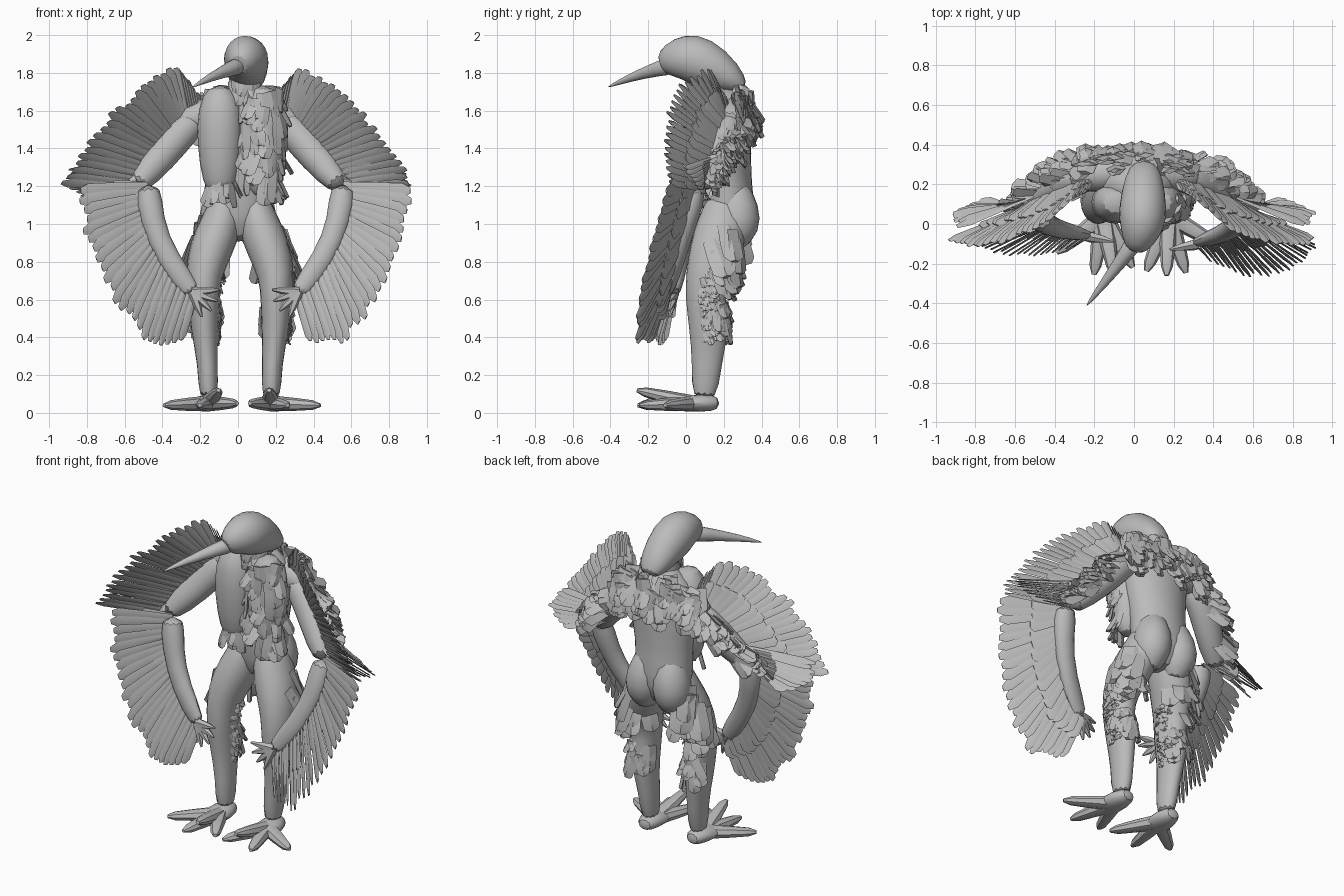
import bpy, bmesh, math, random
from mathutils import Vector as V

random.seed(4)
if "Cube" in bpy.data.objects:
    bpy.data.objects.remove(bpy.data.objects["Cube"])

grey = bpy.data.materials.new("plain grey")
grey.use_nodes = True
grey.diffuse_color = (0.5, 0.5, 0.5, 1)
grey.node_tree.nodes["Principled BSDF"].inputs["Base Color"].default_value = grey.diffuse_color
X, Y, Z = V((1, 0, 0)), V((0, 1, 0)), V((0, 0, 1))


def finish(name, bm, angle=25, subsurf=0):
    bmesh.ops.recalc_face_normals(bm, faces=bm.faces)
    me = bpy.data.meshes.new(name)
    bm.to_mesh(me)
    bm.free()
    me.materials.append(grey)
    me.shade_smooth()
    me.set_sharp_from_angle(angle=math.radians(angle))
    ob = bpy.data.objects.new(name, me)
    bpy.context.collection.objects.link(ob)
    if subsurf:
        mod = ob.modifiers.new("smooth", "SUBSURF")
        mod.levels = mod.render_levels = subsurf


def loft(bm, rings):
    rows = [[bm.verts.new(p) for p in r] for r in rings]
    n = len(rows[0])
    for a, b in zip(rows, rows[1:]):
        for i in range(n):
            bm.faces.new((a[i], a[(i + 1) % n], b[(i + 1) % n], b[i]))
    bm.faces.new(rows[0])
    bm.faces.new(rows[-1])


def add_tube(bm, stations, ref=Y, sides=10):
    """Stations are (x, y, z, half width, half depth)."""
    pts = [V(s[:3]) for s in stations]
    rings = []
    for i, s in enumerate(stations):
        t = (pts[min(i + 1, len(pts) - 1)] - pts[max(i - 1, 0)]).normalized()
        u = ref.cross(t).normalized()
        v = t.cross(u)
        ring = [k * math.tau / sides for k in range(sides)]
        rings.append([pts[i] + u * s[3] * math.cos(g) + v * s[4] * math.sin(g) for g in ring])
    loft(bm, rings)


def tube(name, stations, ref=Y, sides=10):
    bm = bmesh.new()
    add_tube(bm, stations, ref, sides)
    finish(name, bm, 50, 1)


def sample(pts, s):
    f = max(0, min(1, s)) * (len(pts) - 1)
    i = min(int(f), len(pts) - 2)
    return V(pts[i]) * (1 - f + i) + V(pts[i + 1]) * (f - i)


def point(pts, s):
    return V(sample(pts, s)[:3])


def blade(bm, a, b, side_a, side_b, n, thick):
    """One feather with a ridge and a rounded tip."""
    rings = []
    for t, w in ((0, .9), (.5, 1), (.88, .95), (1, .4)):
        c, s = a.lerp(b, t), side_a.lerp(side_b, t) * w
        rings.append([c + s, c + n * thick, c - s, c - n * thick])
    loft(bm, rings)


def fan(name, base, tips, count, reach=1.0, lift=0.0):
    """Overlapping long feathers from a base line to a line of tips."""
    bm = bmesh.new()
    d = .5 / count
    for i in range(count):
        s = (i + .5) / count
        a = point(base, s)
        b = a.lerp(point(tips, s), reach * random.uniform(.94, 1.04))
        ta = point(base, s + d) - point(base, s - d)
        tb = point(tips, s + d) - point(tips, s - d)
        n = (b - a).cross(ta + tb).normalized()
        n *= 1 if n.y > 0 else -1
        off = n * (lift + random.uniform(-.004, .004))
        blade(bm, a + off, b + off, ta * .65 + n * .004, tb * .72 + n * .01, n, .005)
    finish(name, bm)


def tufts(name, stations, span, angles, count, size, flow=-Z):
    """Small feathers scattered over part of a tube, pointing along flow."""
    bm = bmesh.new()
    axis = V(stations[-1][:3]) - V(stations[0][:3])
    u, v = (X, Y) if abs(axis.z) > abs(axis.x) else (Y, Z)
    for _ in range(count):
        g = math.radians(random.uniform(*angles))
        c = sample(stations, random.uniform(*span))
        out = u * math.cos(g) + v * math.sin(g)
        p = V(c[:3]) + (u * c[3] * math.cos(g) + v * c[4] * math.sin(g)) * .95
        jitter = V([random.uniform(-.3, .3) for _ in "xyz"])
        d = (flow + out * .25 + jitter).normalized()
        length = size * random.uniform(.7, 1.2)
        side = d.cross(out).normalized() * length * .3
        blade(bm, p - d * length * .4, p + d * length * .6, side, side, side.cross(d).normalized(), length * .08)
    finish(name, bm)


def mirror(pts):
    return [(-p[0], *p[1:]) for p in pts]


def mirror_in(pts):
    """Mirror for the arm held closer to the body."""
    return [(.08 - p[0], p[1] * .6, *p[2:]) for p in pts]


# Torso, chest lobes and neck
tube("torso", [(0, .21, .9, .1, .09), (0, .23, 1.05, .2, .15), (0, .215, 1.2, .175, .135),
               (.01, .2, 1.36, .2, .15), (.02, .2, 1.6, .24, .15), (.03, .2, 1.74, .09, .09)], sides=14)
for side, x in (("right", -.095), ("left", .13)):
    lobe = [(x, .11, z, r, r * .9) for z, r in ((1.14, .05), (1.22, .1), (1.42, .13), (1.62, .13), (1.74, .06))]
    tube(side + "_chest_lobe", lobe)
    # The left lobe is ruffled all over, the right one only at its lower edge
    top, count = (.85, 45) if x > 0 else (.25, 8)
    tufts(side + "_chest_feathers", lobe, (.1, top), (200, 370), count, .14)
neck = [(.03, .18, 1.58, .1, .11), (.035, .14, 1.82, .08, .11)]
tube("neck", neck)
tufts("throat_feathers", neck, (.2, .8), (200, 340), 16, .09)

# Head and beak
tube("head", [(.05, .31, 1.715, .06, .03), (.05, .24, 1.77, .1, .09), (.045, .08, 1.865, .128, .142),
              (.04, -.01, 1.885, .12, .13), (.02, -.085, 1.865, .085, .095), (0, -.13, 1.84, .05, .055)],
     ref=Z, sides=12)
tube("beak", [(.015, -.07, 1.84, .06, .06), (-.03, -.14, 1.826, .042, .044), (-.16, -.31, 1.77, .024, .022),
              (-.245, -.42, 1.722, .004, .004)], ref=Z, sides=8)

# Feathered mantle over the shoulders
half = [(.33, .23, 1.53, .06, .06), (.23, .25, 1.57, .1, .1)]
mantle = mirror(half) + [(.02, .27, 1.59, .1, .11)] + half[::-1]
tube("shoulder_mantle", mantle, ref=Z)
tufts("mantle_feathers", mantle, (.12, .88), (-50, 80), 95, .15, V((0, .1, -1)))

# Arms and wings, given for the left side
upper_arm = [(.2, .24, 1.57, .07, .07), (.29, .23, 1.5, .095, .09), (.4, .18, 1.37, .095, .085), (.56, .07, 1.18, .07, .07)]
upper_tips = [(.23, .18, 1.72), (.32, .12, 1.84), (.5, -.03, 1.74), (.67, -.09, 1.58), (.82, -.11, 1.39), (.93, -.08, 1.2)]
elbow_tips = [(.88, -.02, 1.3), (.93, .05, 1.2), (.76, .13, 1.12)]
forearm = [(.56, .06, 1.22, .085, .075), (.54, .01, 1.02, .065, .055), (.46, -.05, .82, .065, .05), (.3, -.1, .61, .06, .03)]
lower_tips = [(.93, -.1, 1.2), (.88, -.19, .9), (.73, -.25, .6), (.56, -.26, .37), (.37, -.18, .37)]

# Legs and feet, given for the left side
leg = [(.08, .21, 1.18, .07, .09), (.105, .2, 1, .12, .15), (.165, .155, .87, .125, .145), (.205, .115, .72, .1, .125),
       (.2, .1, .6, .085, .11), (.2, .125, .46, .08, .115), (.18, .11, .25, .052, .08), (.175, .095, .06, .06, .075)]
buttock = [(.09, .24, .86, .06, .06), (.1, .275, .98, .12, .13), (.09, .275, 1.08, .12, .125), (.07, .24, 1.24, .07, .08)]
pad = [(.175, .18, .05, .04, .035), (.18, .1, .055, .08, .055), (.19, -.07, .045, .09, .035)]

for side, sx, flip, flip_low in (("left", 1, list, list), ("right", -1, mirror, mirror_in)):
    arm, tips = flip(upper_arm), flip(upper_tips)
    tube(side + "_upper_arm", arm)
    fan(side + "_upper_wing", arm, tips, 26)
    fan(side + "_upper_wing_coverts", arm, tips, 18, .6, .012)
    fan(side + "_elbow_feathers", arm[2:], flip(elbow_tips), 9)
    outer = (-30, 100) if sx > 0 else (80, 210)
    tufts(side + "_arm_feathers", arm, (.1, .95), outer, 50, .15, V((sx * .7, .1, -.5)))

    low, low_tips = flip_low(forearm), flip_low(lower_tips)
    tube(side + "_forearm", low)
    fan(side + "_lower_wing", low, low_tips, 23)
    fan(side + "_lower_wing_coverts", low, low_tips, 16, .5, .012)
    # Fingers spread from the palm toward the body
    bm = bmesh.new()
    palm = V(low[-1][:3]) + V((sx * .02, 0, .03))
    for k in range(4):
        g = math.radians(-5 + 25 * k)
        reach = V((-sx * math.cos(g), -.2, -math.sin(g))) * .14
        add_tube(bm, [(*(palm + reach * t), r, r) for t, r in ((0, .028), (.6, .02), (1, .006))], sides=6)
    finish(side + "_fingers", bm, 40)

    # The right leg stands slightly closer to the middle
    shift = .02 if sx < 0 else 0
    leg_side = [(p[0] + shift, *p[1:]) for p in flip(leg)]
    tube(side + "_leg", leg_side)
    tube(side + "_buttock", flip(buttock))
    tufts(side + "_hip_plates", leg_side, (.15, .4), (0, 60) if sx > 0 else (120, 180), 7, .22)
    tufts(side + "_thigh_plates", leg_side, (.32, .48), (20, 160), 9, .17)
    tufts(side + "_calf_plates", leg_side, (.58, .74), (20, 160), 14, .14)
    # Ruffled band of small feathers down one side of the leg
    tufts(side + "_leg_ruffle", leg_side, (.4, .77), (-15, 40), 90, .055, V((0, .2, -.8)))

    tube(side + "_foot_pad", [(p[0] + shift, *p[1:]) for p in flip(pad)], ref=Z)
    bm = bmesh.new()
    start = V((sx * .175 + shift, .04, .05))
    turn = -8 if sx < 0 else 0
    for deg, rise in ((-22, 0), (-2, .07), (17, -.01), (60, -.01)):
        g = math.radians(deg + turn)
        reach = V((sx * math.sin(g) * .3, -math.cos(g) * .3, rise))
        stations = [(*(start + reach * t), r, r * .85) for t, r in ((0, .05), (.5, .04), (.85, .03), (1, .012))]
        add_tube(bm, stations, ref=Z, sides=8)
    finish(side + "_toes", bm, 40)
